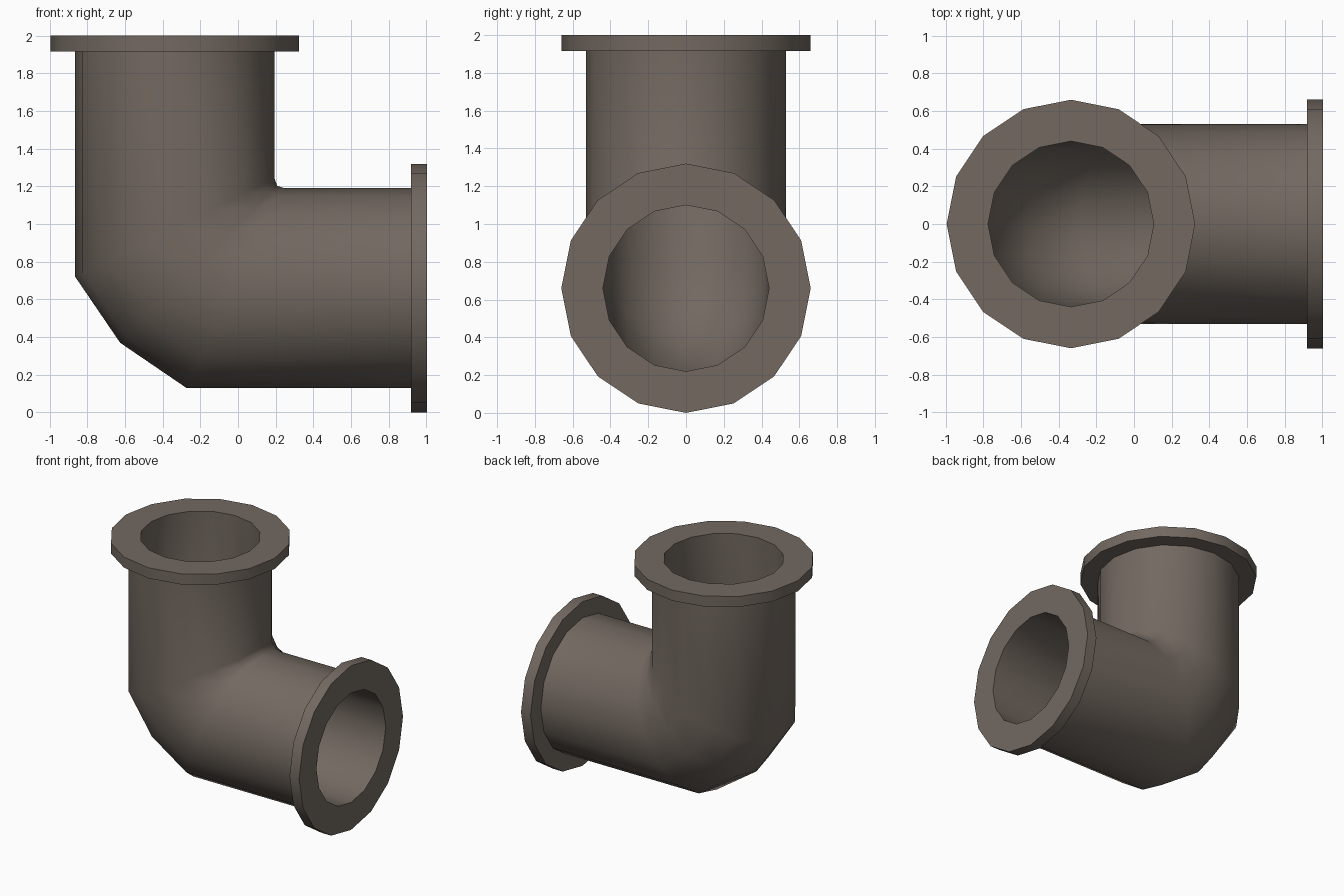
import bpy, bmesh, math

if "Cube" in bpy.data.objects:
    bpy.data.objects.remove(bpy.data.objects["Cube"])

SIDES = 16
CX, CZ = -0.335, 0.66           # where the two pipe axes meet
FLANGE, PIPE, BORE = 0.66, 0.53, 0.44
TIP, BACK = 1.34, 1.255         # flange faces, measured from the axes crossing
ANGLES = [2 * math.pi * i / SIDES for i in range(SIDES)]


def straight(r, d, tilt=0.0):
    """Ring on the vertical leg: radius r, distance d, optional slant."""
    return [(r * math.cos(a), r * math.sin(a), d + tilt * math.cos(a)) for a in ANGLES]


def swap(ring):
    """Mirror a ring onto the horizontal leg."""
    return [(z, y, x) for x, y, z in ring]


def mitre(r):
    """Middle ring of the bend, lying on the diagonal."""
    s = r / PIPE
    ring = []
    for a in ANGLES:
        t = s * (0.126 + 0.417 * math.cos(a))
        ring.append((t, r * math.sin(a), t))
    return ring


def bend(r):
    s = r / PIPE
    return straight(r, 0.32 * s, 0.26 * s)


# outside from the top flange to the side flange
leg = [straight(FLANGE, TIP), straight(FLANGE, BACK), straight(PIPE, BACK), bend(PIPE)]
rings = leg + [mitre(PIPE)] + [swap(r) for r in reversed(leg)]
# bore back to the top flange
bore = [straight(BORE, TIP), bend(BORE)]
rings += [swap(r) for r in bore] + [mitre(BORE)] + list(reversed(bore))

bm = bmesh.new()
loops = [[bm.verts.new((x + CX, y, z + CZ)) for x, y, z in ring] for ring in rings]
for k, a in enumerate(loops):
    b = loops[(k + 1) % len(loops)]
    for i in range(SIDES):
        j = (i + 1) % SIDES
        bm.faces.new((a[i], a[j], b[j], b[i]))
bmesh.ops.recalc_face_normals(bm, faces=bm.faces)

mesh = bpy.data.meshes.new("pipe_elbow")
bm.to_mesh(mesh)
bm.free()
elbow = bpy.data.objects.new("pipe_elbow", mesh)
bpy.context.collection.objects.link(elbow)

mat = bpy.data.materials.new("dull_brown_metal")
mat.diffuse_color = (0.17, 0.14, 0.118, 1)
mat.use_nodes = True
mat.node_tree.nodes["Principled BSDF"].inputs["Base Color"].default_value = mat.diffuse_color
mesh.materials.append(mat)

bpy.context.view_layer.objects.active = elbow
elbow.select_set(True)
bpy.ops.object.shade_smooth_by_angle(angle=math.radians(50))
